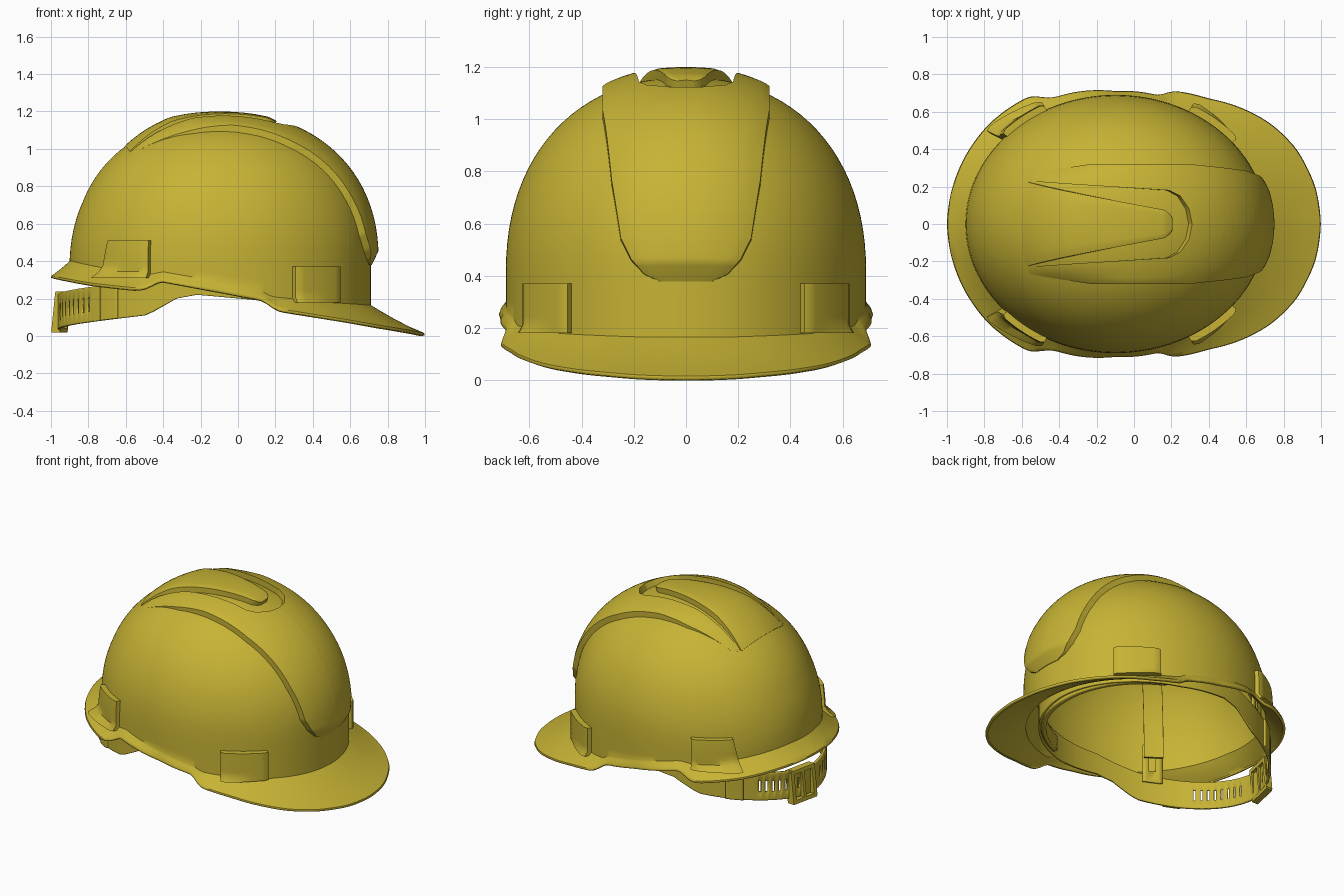
import bpy, bmesh
from math import sin, cos, radians, degrees, atan2, hypot, pi
from mathutils import Vector
from mathutils.bvhtree import BVHTree

if "Cube" in bpy.data.objects:
    bpy.data.objects.remove(bpy.data.objects["Cube"])

CX = -0.1          # plan centre of the dome
yellow = bpy.data.materials.new("helmet_yellow")
yellow.diffuse_color = (0.57, 0.45, 0.035, 1)
yellow.use_nodes = True
yellow.node_tree.nodes["Principled BSDF"].inputs["Base Color"].default_value = yellow.diffuse_color


def lerp_table(t, table):
    if t <= table[0][0]:
        return table[0][1]
    for (a, va), (b, vb) in zip(table, table[1:]):
        if t <= b:
            return va + (vb - va) * (t - a) / (b - a)
    return table[-1][1]


def finish(name, bm, thickness=0, offset=-1, angle=35):
    bmesh.ops.remove_doubles(bm, verts=bm.verts, dist=0.0002)
    bmesh.ops.recalc_face_normals(bm, faces=bm.faces)
    me = bpy.data.meshes.new(name)
    bm.to_mesh(me)
    bm.free()
    ob = bpy.data.objects.new(name, me)
    bpy.context.collection.objects.link(ob)
    me.materials.append(yellow)
    if thickness:
        m = ob.modifiers.new("thickness", 'SOLIDIFY')
        m.thickness, m.offset = thickness, offset
    bpy.ops.object.select_all(action='DESELECT')
    ob.select_set(True)
    bpy.context.view_layer.objects.active = ob
    bpy.ops.object.shade_smooth_by_angle(angle=radians(angle))
    return ob


def fill_grid(bm, rows, skip=lambda i, j: False):
    vs = [[bm.verts.new(p) for p in row] for row in rows]
    for i in range(len(vs) - 1):
        for j in range(len(vs[0]) - 1):
            if not skip(i, j):
                bm.faces.new((vs[i][j], vs[i][j + 1], vs[i + 1][j + 1], vs[i + 1][j]))
    return vs


def oval_r(t, front, back, side):
    return 1 / hypot(cos(t) / (front if cos(t) > 0 else back), sin(t) / side)


# Rim outline of one half: x, y, rim height, height where the flare meets the dome
RIM = [(1, 0, .004, .165), (.99, .1, .005, .165), (.97, .2, .009, .165), (.87, .4, .027, .17),
       (.74, .53, .048, .175), (.6, .61, .073, .18), (.4, .67, .105, .195), (.2, .712, .137, .21),
       (.14, .685, .19, .24), (-.1, .71, .235, .29), (-.43, .675, .295, .345),
       (-.48, .675, .25, .33), (-.55, .687, .245, .33), (-.78, .53, .27, .36),
       (-.92, .33, .295, .385), (-.98, .16, .307, .4), (-1, 0, .312, .4)]
ANG = [degrees(atan2(p[1], p[0] - CX)) for p in RIM]
R_TAB = [(a, hypot(p[0] - CX, p[1])) for a, p in zip(ANG, RIM)]
Z_TAB = [(a, p[2]) for a, p in zip(ANG, RIM)]
F_TAB = [(a, p[3]) for a, p in zip(ANG, RIM)]


def rim_value(deg, table):
    total = 0
    for k in (-2, -1, 0, 1, 2):
        d = abs(deg + k * 1.0)
        total += lerp_table(360 - d if d > 180 else d, table)
    return total / 5


# Shell: brim, flare, wall and dome in one skin
N = 180
columns = []
for k in range(N + 1):
    deg = -180 + 360 * k / N
    t = radians(deg)
    R, Z, F = (rim_value(abs(deg), tb) for tb in (R_TAB, Z_TAB, F_TAB))
    D = oval_r(t, .81, .80, .69)
    prof = [(R, Z), (R - .004, Z + .012)]
    prof += [(R + (D - R) * s, Z + .012 + (F - Z - .012) * s ** 1.2) for s in (.3, .6, .85, 1)]
    prof += [(D, F + (.41 - F) * s) for s in (.33, .66)]
    for i in range(25):
        a = pi / 2 * i / 24
        ring = oval_r(t, .81, .80 - .018 * min(1, i / 6), .69)
        prof.append((ring * max(cos(a), 0) ** .91, .41 + .75 * sin(a) ** .91))
    columns.append([(CX + r * cos(t), r * sin(t), z) for r, z in prof])
bm = bmesh.new()
fill_grid(bm, columns)
bmesh.ops.remove_doubles(bm, verts=bm.verts, dist=0.0002)
bmesh.ops.recalc_face_normals(bm, faces=bm.faces)
skin = BVHTree.FromBMesh(bm)
finish("shell", bm, thickness=.018)


def slab(name, sides, nu, nv, ray, skirt=-.012):
    """Raised plate following the shell; ray(u, v, side) gives origin, direction, height."""
    bm = bmesh.new()
    for s in sides:
        top, low = [], []
        for i in range(nu + 1):
            top.append([])
            low.append([])
            for j in range(nv + 1):
                o, d, h = ray(i / nu, j / nv, s)
                o, d = Vector(o), Vector(d).normalized()
                hit = skin.ray_cast(o, d)[0]
                top[-1].append(hit + d * h)
                low[-1].append(hit + d * skirt)
        fill_grid(bm, top)
        edge = lambda g: (g[0] + [r[-1] for r in g[1:]] + g[-1][-2::-1]
                          + [r[0] for r in g[-2::-1]])
        fill_grid(bm, [edge(top), edge(low)])
    return finish(name, bm)


def arc_ray(p0, p1, inner, outer, height, fade=((0, 0), (1, 0))):
    def ray(u, v, s):
        p = p0 + (p1 - p0) * u
        a, b = lerp_table(p, inner), lerp_table(p, outer)
        h = lerp_table(p, height) * (1 if v < 1 else .9) * (1 - lerp_table(p, fade) * v * v)
        return (CX, s * (a + (b - a) * v), .35), (cos(radians(p)), 0, sin(radians(p))), h
    return ray


# Raised front panel that splits into two arms; their outer edges melt into the dome
slab("front_panel", (-1, 1), 124, 8, arc_ray(
    2, 126,
    [(62, 0), (63, .08), (66, .15), (70, .18), (126, .23)],
    [(2, .1), (4, .16), (8, .21), (14, .25), (31, .285), (60, .32), (100, .32), (126, .27)],
    [(2, .004), (7, .042), (100, .04), (126, .002)],
    [(85, 0), (118, .95)]))

# Tapered crown ridge between the arms
slab("crown_ridge", (-1, 1), 58, 6, arc_ray(
    69, 127, [(0, 0)], [(69, .03), (70, .055), (72, .075), (126, .225)],
    [(69, .03), (72, .04), (108, .04), (127, .004)]))


# Accessory slot pads on the lower wall, narrower toward the top
def pad_ray(a0, a1, z0, z1, height, lean):
    def ray(u, v, s):
        t = radians(a0 + lean * v + (a1 - a0 - lean * v) * u)
        h = height * (1 if 0 < u < 1 else .7)
        return (CX, 0, z0 + (z1 - z0) * v), (cos(t), s * sin(t), 0), h
    return ray


slab("front_slot_pad", (-1, 1), 12, 6, pad_ray(35, 57, .18, .37, .038, 0))
slab("rear_slot_pad", (-1, 1), 12, 6, pad_ray(144, 121, .31, .51, .036, -3))

# Headband with adjustment slots at the nape
LOW = [(0, .2), (40, .19), (70, .19), (101, .22), (111, .2), (122, .13), (126, .11), (180, .035)]
HIGH = [(0, .38), (100, .36), (126, .3), (180, .22)]


def band(name, a0, a1, n, inset, low, high, thick, hole=lambda i, d: False):
    rows = []
    for i in range(n + 1):
        d = a0 + (a1 - a0) * i / n
        t = radians(d)
        r = oval_r(t, .69, .855, .62) - inset
        lo, hi = lerp_table(abs(d), low), lerp_table(abs(d), high)
        rows.append([(CX + r * cos(t), r * sin(t), lo + (hi - lo) * f)
                     for f in (0, .04, .3, .7, .96, 1)])
    bm = bmesh.new()
    fill_grid(bm, rows, lambda i, j: j == 2 and hole(i, abs(a0 + (a1 - a0) * (i + .5) / n)))
    return finish(name, bm, thickness=thick, offset=0)


band("headband", -180, 180, 360, 0, LOW, HIGH, .014,
     lambda i, d: 152 < d < 174 and i % 3 == 0)
band("sweatband", -62, 62, 60, .025, [(0, .18), (62, .2)], [(0, .31), (62, .3)], .03)
for s, side in ((-1, "right"), (1, "left")):
    band("strap_end_" + side, s * 138, s * 146, 8, -.008, LOW, HIGH, .02)
    # Slotted hanger tabs joining the headband to the crown straps
    for mid, pos in ((46, "front"), (133, "rear")):
        band("hanger_" + pos + "_" + side, s * (mid - 5), s * (mid + 5), 6, .012,
             [(0, .24)], [(0, .5)], .012, lambda i, d: i in (2, 3))

# Crown straps running diagonally under the dome
for name, deg in (("crown_strap_a", 46), ("crown_strap_b", -46)):
    c, s = cos(radians(deg)), sin(radians(deg))
    slab(name, (1,), 60, 4, lambda u, v, _: (
        (CX - s * (v - .5) * .12, c * (v - .5) * .12, .4),
        (c * cos(pi * u), s * cos(pi * u), sin(pi * u)), -.07), skirt=-.085)

# Nape buckle: a rectangular frame around the band with a middle bar
bm = bmesh.new()
for y, z, sy, sz in ((0, .03, .19, .025), (0, .225, .19, .025), (-.085, .128, .025, .2),
                     (.085, .128, .025, .2), (0, .128, .02, .2)):
    res = bmesh.ops.create_cube(bm, size=1)
    for v in res["verts"]:
        yy, zz = y + v.co.y * sy, z + v.co.z * sz
        v.co = (-.944 + v.co.x * .045 + (zz - .128) * .1 + yy * .22, yy + .1, zz)
finish("nape_buckle", bm)
